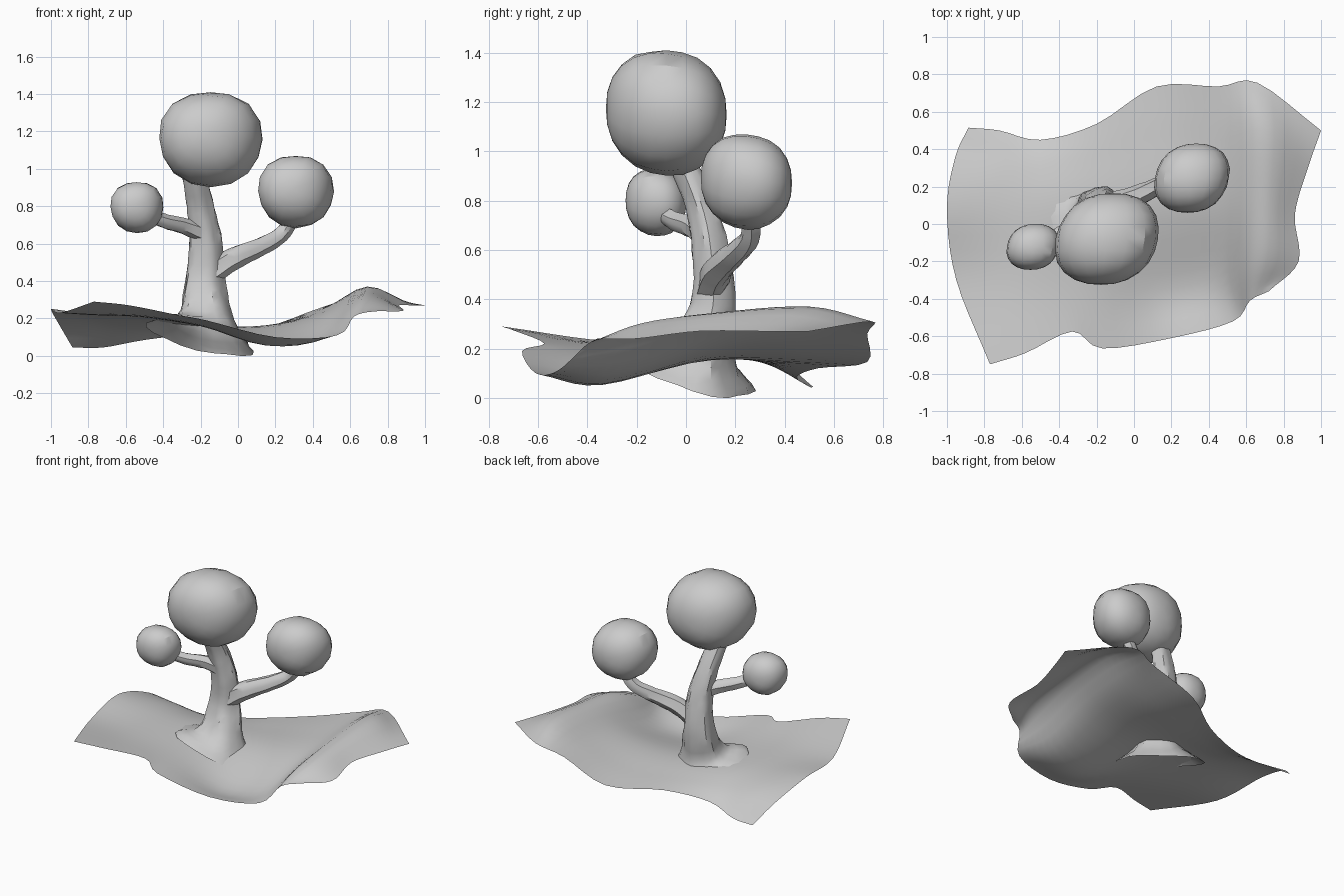
import bpy
import bmesh
import math
import random
from mathutils import Vector

random.seed(4)
if "Cube" in bpy.data.objects:
    bpy.data.objects.remove(bpy.data.objects["Cube"])

grey = bpy.data.materials.new("plain grey")
grey.use_nodes = True
tone = (0.6, 0.6, 0.6, 1)
grey.diffuse_color = tone
grey.node_tree.nodes["Principled BSDF"].inputs["Base Color"].default_value = tone


def finish(name, bm, angle=30):
    mesh = bpy.data.meshes.new(name)
    bm.to_mesh(mesh)
    bm.free()
    mesh.materials.append(grey)
    obj = bpy.data.objects.new(name, mesh)
    bpy.context.collection.objects.link(obj)
    bpy.ops.object.select_all(action='DESELECT')
    obj.select_set(True)
    bpy.context.view_layer.objects.active = obj
    bpy.ops.object.shade_smooth_by_angle(angle=math.radians(angle))


def spline(points, steps):
    """Catmull-Rom curve through points of any dimension."""
    pts = [Vector(p) for p in points]
    pts = [2 * pts[0] - pts[1]] + pts + [2 * pts[-1] - pts[-2]]
    out = []
    for a, b, c, d in zip(pts, pts[1:], pts[2:], pts[3:]):
        for i in range(steps):
            t = i / steps
            out.append(0.5 * (2 * b + (c - a) * t + (2 * a - 5 * b + 4 * c - d) * t ** 2
                              + (3 * b - a - 3 * c + d) * t ** 3))
    return out + [pts[-2]]


def loft(bm, rows, closed):
    """Bridge rows of points with quads."""
    grid = [[bm.verts.new(p) for p in row] for row in rows]
    count = len(grid[0])
    for low, high in zip(grid, grid[1:]):
        for i in range(count if closed else count - 1):
            j = (i + 1) % count
            bm.faces.new((low[i], low[j], high[j], high[i]))


def limb(name, path, sides, flat, ridge):
    """Tapering ridged tube; each path point is x, y, z, radius."""
    pts = spline(path, 4)
    rings = []
    for k, p in enumerate(pts):
        ahead, behind = pts[min(k + 1, len(pts) - 1)], pts[max(k - 1, 0)]
        tangent = (ahead - behind).to_3d().normalized()
        u = Vector((0, 1, 0)).cross(tangent).normalized()
        v = tangent.cross(u)
        ring = []
        for i in range(sides):
            a = math.tau * i / sides
            r = p[3] * (1 + ridge * math.sin(5 * a + k * 0.15) + random.uniform(-0.04, 0.04))
            ring.append(p.to_3d() + u * r * math.cos(a) + v * r * flat * math.sin(a))
        rings.append(ring)
    bm = bmesh.new()
    loft(bm, rings, True)
    finish(name, bm, 35)


def ball(name, centre, radii, lean):
    """Slightly blocky, lumpy foliage ball with its poles at front and back."""
    bm = bmesh.new()
    bmesh.ops.create_uvsphere(bm, u_segments=16, v_segments=12, radius=1)
    for vert in bm.verts:
        x, z, y = vert.co / sum(abs(c) ** 2.25 for c in vert.co) ** (1 / 2.25)
        y = -y
        a = math.atan2(z, x)
        lump = 1 + 0.02 * math.sin(3 * a + 2 * y) + random.uniform(-0.012, 0.012)
        x, z = x * lump + lean * y, z * lump - lean * y * 0.4
        vert.co = [c + r * s for c, r, s in zip(centre, radii, (x, y, z))]
    bmesh.ops.recalc_face_normals(bm, faces=bm.faces)
    finish(name, bm)


# Wavy ground sheet, rows running from front edge to back edge
ground_rows = [
    [(-.77, -.75, .29), (-.58, -.69, .27), (-.33, -.575, .22), (-.17, -.665, .19),
     (.2, -.61, .1), (.53, -.52, .11), (.62, -.41, .21), (.72, -.36, .24)],
    [(-.95, -.3, .23), (-.75, -.3, .22), (-.5, -.3, .21), (-.2, -.3, .16),
     (.15, -.35, .055), (.45, -.28, .1), (.66, -.18, .3), (.88, -.2, .24)],
    [(-1, .08, .25), (-.78, .08, .22), (-.5, .08, .195), (-.2, .1, .165),
     (.15, .1, .155), (.45, .1, .21), (.68, .12, .345), (.86, .05, .27)],
    [(-.955, .36, .165), (-.75, .32, .165), (-.5, .3, .145), (-.2, .36, .14),
     (.13, .47, .155), (.45, .45, .245), (.69, .5, .37), (.93, .3, .27)],
    [(-.885, .515, .045), (-.72, .5, .045), (-.5, .45, .085), (-.2, .535, .12),
     (.12, .735, .145), (.45, .735, .26), (.66, .755, .31), (1, .5, .27)],
]
columns = zip(*[spline(row, 4) for row in ground_rows])
bm = bmesh.new()
loft(bm, [spline(column, 5) for column in columns], False)
bm.normal_update()
if sum(face.normal.z for face in bm.faces) < 0:
    bmesh.ops.reverse_faces(bm, faces=bm.faces)
finish("ground_sheet", bm, 40)

# Flared trunk and two branches
limb("trunk", [(-.2, .03, .1, .3), (-.178, .06, .2, .16), (-.18, .11, .38, .108),
               (-.175, .1, .6, .088), (-.2, .06, .78, .072), (-.235, -.02, .97, .064)],
     20, 0.84, 0.06)
limb("left_branch", [(-.15, .1, .44, .064), (-.03, .13, .52, .06), (.12, .2, .585, .048),
                     (.23, .26, .65, .042), (.29, .265, .74, .04)], 12, 0.95, 0.08)
limb("right_branch", [(-.18, .08, .65, .05), (-.28, .03, .69, .044), (-.38, -.04, .715, .038),
                      (-.48, -.1, .75, .034)], 12, 0.95, 0.08)

# Foliage balls
ball("top_foliage", (-.145, -.08, 1.16), (.272, .245, .252), 0.12)
ball("left_foliage", (.31, .245, .88), (.198, .185, .192), 0.12)
ball("right_foliage", (-.54, -.122, .795), (.139, .123, .136), 0.1)
